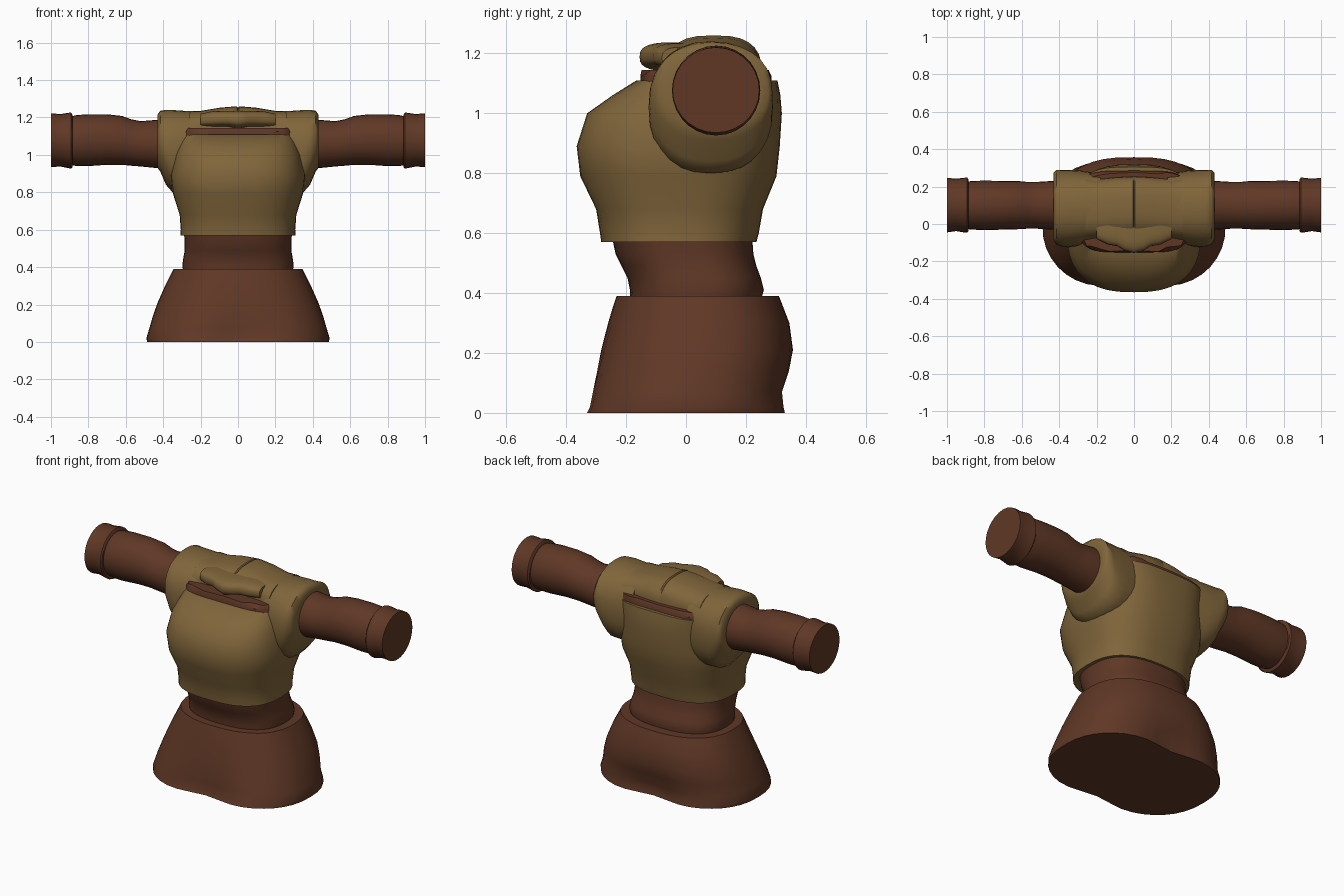
import bpy, bmesh, math, random

random.seed(4)


def material(name, rgb):
    m = bpy.data.materials.new(name)
    m.diffuse_color = (*rgb, 1)
    return m


BROWN = material("brown_cloth", (0.115, 0.039, 0.019))
TAN = material("tan_cloth", (0.215, 0.13, 0.043))


def loft(name, rings, mat, angle=40):
    """Skin a list of equally sized point rings and cap both ends."""
    bm = bmesh.new()
    loops = [[bm.verts.new(p) for p in r] for r in rings]
    n = len(loops[0])
    for a, b in zip(loops, loops[1:]):
        for i in range(n):
            j = (i + 1) % n
            bm.faces.new((a[i], a[j], b[j], b[i]))
    bm.faces.new(loops[0][::-1])
    bm.faces.new(loops[-1])
    bmesh.ops.recalc_face_normals(bm, faces=bm.faces)
    me = bpy.data.meshes.new(name)
    bm.to_mesh(me)
    bm.free()
    me.materials.append(mat)
    ob = bpy.data.objects.new(name, me)
    bpy.context.collection.objects.link(ob)
    bpy.ops.object.select_all(action='DESELECT')
    bpy.context.view_layer.objects.active = ob
    ob.select_set(True)
    bpy.ops.object.shade_smooth_by_angle(angle=math.radians(angle))
    return ob


def oval(n, power):
    """Unit superellipse points."""
    for i in range(n):
        t = 2 * math.pi * i / n
        c, s = math.cos(t), math.sin(t)
        e = 2 / power
        yield math.copysign(abs(c) ** e, c), math.copysign(abs(s) ** e, s)


def flat_ring(z, w, front, back, power=2.5, dip=0.0, n=40):
    """Horizontal section; dip pulls in the middle of the front and back."""
    out = []
    for u, v in oval(n, power):
        y = (front + back) / 2 + v * (back - front) / 2
        y -= math.copysign(dip, v) * math.exp(-(u / 0.35) ** 2) * abs(v)
        out.append((u * w, y, z))
    return out


def cross_ring(x, front, back, low, high, power=2.0, n=28):
    """Section across the arm axis."""
    return [(x, (front + back) / 2 + u * (back - front) / 2,
             (low + high) / 2 + v * (high - low) / 2) for u, v in oval(n, power)]


# Skirt and waist
loft("skirt", [flat_ring(*r) for r in (
    (0.00, 0.485, -0.36, 0.36, 2.4, 0.05), (0.02, 0.49, -0.35, 0.355, 2.4, 0.05),
    (0.07, 0.475, -0.335, 0.345, 2.4, 0.035), (0.14, 0.455, -0.31, 0.357, 2.4, 0.015),
    (0.21, 0.43, -0.288, 0.362, 2.4, 0.005), (0.30, 0.39, -0.26, 0.345, 2.4),
    (0.36, 0.36, -0.242, 0.322, 2.4), (0.39, 0.345, -0.232, 0.31, 2.4))], BROWN)
loft("waist", [flat_ring(*r) for r in (
    (0.36, 0.29, -0.185, 0.245), (0.41, 0.298, -0.187, 0.26), (0.45, 0.292, -0.195, 0.25),
    (0.49, 0.285, -0.215, 0.235), (0.53, 0.285, -0.235, 0.225), (0.60, 0.29, -0.25, 0.22))], BROWN)

# Vest body
loft("torso", [flat_ring(*r) for r in (
    (0.57, 0.308, -0.283, 0.235, 2.6), (0.60, 0.306, -0.287, 0.243, 2.6),
    (0.68, 0.312, -0.30, 0.257, 2.6), (0.79, 0.347, -0.353, 0.302, 2.6),
    (0.89, 0.36, -0.365, 0.313, 2.6), (1.00, 0.338, -0.33, 0.32, 2.7),
    (1.06, 0.32, -0.245, 0.315, 3.0), (1.11, 0.302, -0.165, 0.305, 3.5))], TAN)

# Ragged neck lining
lining = [flat_ring(z, 0.30, -0.152, 0.285, 4.5) for z in (1.08, 1.125, 1.145)]
lining[2] = [(x * 0.98, y + (random.uniform(-0.02, 0) if y > 0 else random.uniform(0, 0.025)), z)
             for x, y, z in lining[2]]
loft("neck_lining", lining, BROWN)

# Mantle across the upper back
loft("mantle", [cross_ring(x, f, b, 0.98, h, 2.8) for x, f, b, h in (
    (-0.26, -0.08, 0.25, 1.232), (-0.2, -0.075, 0.24, 1.235), (-0.1, -0.07, 0.25, 1.252),
    (-0.006, -0.07, 0.255, 1.26), (0, -0.07, 0.255, 1.25), (0.006, -0.07, 0.255, 1.26),
    (0.1, -0.07, 0.25, 1.252), (0.2, -0.075, 0.24, 1.235), (0.26, -0.08, 0.25, 1.232))], TAN)

# Scarf knot with side flaps
loft("scarf_knot", [cross_ring(x, f, b, l, h, 2.8) for x, f, b, l, h in (
    (-0.20, -0.08, 0.05, 1.15, 1.22), (-0.14, -0.11, 0.07, 1.15, 1.233),
    (-0.09, -0.118, 0.08, 1.15, 1.235), (-0.05, -0.143, 0.08, 1.15, 1.235),
    (0, -0.155, 0.08, 1.14, 1.237), (0.05, -0.143, 0.08, 1.15, 1.235),
    (0.09, -0.118, 0.08, 1.15, 1.235), (0.14, -0.11, 0.07, 1.15, 1.233),
    (0.20, -0.08, 0.05, 1.15, 1.22))], TAN)

for side, label in ((1, "right"), (-1, "left")):
    # Short sleeve with a slanted lower edge
    loft(label + "_sleeve", [cross_ring(side * x, *r) for x, *r in (
        (0.18, -0.09, 0.27, 0.82, 1.232, 2.5), (0.28, -0.115, 0.285, 0.80, 1.235, 2.4),
        (0.35, -0.125, 0.29, 0.80, 1.24, 2.3), (0.385, -0.122, 0.29, 0.84, 1.24, 2.2),
        (0.415, -0.11, 0.288, 0.91, 1.237, 2.2), (0.43, -0.085, 0.275, 0.93, 1.215, 2.1),
        (0.43, -0.04, 0.24, 0.95, 1.19, 2.0))], TAN, 55)
    # Arm
    loft(label + "_arm", [cross_ring(side * x, *r) for x, *r in (
        (0.35, -0.03, 0.23, 0.92, 1.19), (0.44, -0.03, 0.23, 0.93, 1.187),
        (0.52, -0.025, 0.225, 0.938, 1.18), (0.57, -0.025, 0.225, 0.942, 1.19),
        (0.62, -0.028, 0.23, 0.947, 1.208), (0.70, -0.03, 0.23, 0.947, 1.217),
        (0.80, -0.033, 0.232, 0.94, 1.217), (0.86, -0.03, 0.23, 0.94, 1.213),
        (0.92, -0.025, 0.225, 0.95, 1.20))], BROWN)
    # Cuff
    loft(label + "_cuff", [cross_ring(side * x, *r) for x, *r in (
        (0.885, -0.04, 0.24, 0.935, 1.215), (0.892, -0.047, 0.248, 0.926, 1.226),
        (0.91, -0.045, 0.247, 0.93, 1.225), (0.95, -0.038, 0.242, 0.938, 1.218),
        (0.98, -0.042, 0.245, 0.936, 1.221), (1.0, -0.045, 0.245, 0.935, 1.22))], BROWN)
